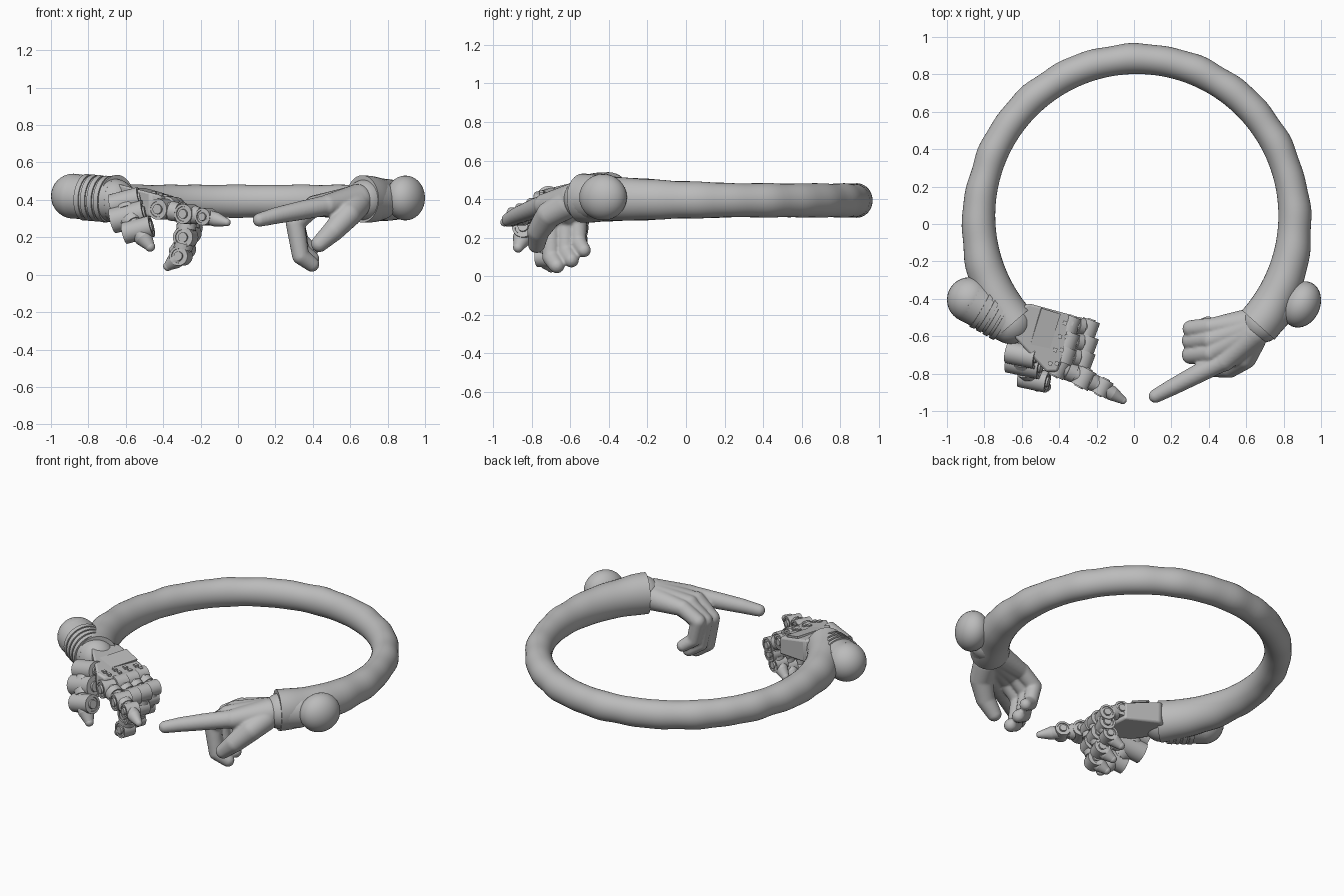
import bpy, bmesh, math
from mathutils import Vector as V, Matrix

cube = bpy.data.objects.get("Cube")
if cube:
    bpy.data.objects.remove(cube)

grey = bpy.data.materials.new("plain grey")
grey.use_nodes = True
grey.diffuse_color = (0.5, 0.5, 0.5, 1)
grey.node_tree.nodes["Principled BSDF"].inputs["Base Color"].default_value = (0.5, 0.5, 0.5, 1)


def finish(name, bm, angle=35):
    bmesh.ops.recalc_face_normals(bm, faces=bm.faces)
    mesh = bpy.data.meshes.new(name)
    bm.to_mesh(mesh)
    bm.free()
    ob = bpy.data.objects.new(name, mesh)
    bpy.context.collection.objects.link(ob)
    mesh.materials.append(grey)
    bpy.ops.object.select_all(action='DESELECT')
    bpy.context.view_layer.objects.active = ob
    ob.select_set(True)
    bpy.ops.object.shade_smooth_by_angle(angle=math.radians(angle))
    return ob


def along(a, b):
    return Matrix.Translation((a + b) / 2) @ (b - a).to_track_quat('Z', 'Y').to_matrix().to_4x4()


def ball(bm, p, r, stretch=(1, 1, 1), turn=0):
    m = Matrix.Translation(p) @ Matrix.Rotation(turn, 4, 'Z') @ Matrix.Diagonal((*stretch, 1))
    bmesh.ops.create_uvsphere(bm, u_segments=32, v_segments=16, radius=r, matrix=m)


def rod(bm, a, b, ra, rb, sides=28):
    return bmesh.ops.create_cone(bm, cap_ends=True, segments=sides, radius1=ra, radius2=rb,
                                 depth=(b - a).length, matrix=along(a, b))["verts"]


def chain(bm, points, radii):
    # Rounded limb through joints
    pts = [V(p) for p in points]
    for p, r in zip(pts, radii):
        ball(bm, p, r)
    for i in range(len(pts) - 1):
        rod(bm, pts[i], pts[i + 1], radii[i], radii[i + 1])


def hinge(bm, p, axis, r, width):
    # Pivot drum with stepped end discs
    h = axis.normalized() * width / 2
    verts = rod(bm, p - h, p + h, r, r)
    caps = [f for f in {f for v in verts for f in v.link_faces} if len(f.verts) > 4]
    for depth, inset in ((-0.006, 0.25), (0.012, 0.25)):
        bmesh.ops.inset_individual(bm, faces=caps, thickness=r * inset, depth=0)
        bmesh.ops.inset_individual(bm, faces=caps, thickness=0.001, depth=depth)


# Ring tube, thicker toward both wrists
bm = bmesh.new()
start, end, steps, sides = math.radians(-42), math.radians(221), 120, 36
rings = []
for i in range(steps + 1):
    t = start + (end - start) * i / steps
    u = abs(2 * i / steps - 1)
    r = 0.081 + 0.036 * max(0, (u - 0.55) / 0.45) ** 1.4
    r += 0.0022 * math.sin(i * 0.85) * math.sin(i * 0.21 + 1)
    R = 0.757 + r
    zc = 0.393 + 0.012 * u ** 4
    ring = []
    for k in range(sides):
        a = math.tau * k / sides
        d = R + r * math.cos(a)
        ring.append(bm.verts.new((0.015 + d * math.cos(t), 0.045 + d * math.sin(t),
                                  zc + r * 1.08 * math.sin(a))))
    rings.append(ring)
for a, b in zip(rings, rings[1:]):
    for k in range(sides):
        n = (k + 1) % sides
        bm.faces.new((a[k], a[n], b[n], b[k]))
bm.faces.new(rings[0])
bm.faces.new(rings[-1])
finish("ring_tube", bm)

# Left wrist: egg-shaped knob and rounded cuff
bm = bmesh.new()
ball(bm, (0.895, -0.43, 0.41), 0.1, (1, 1.28, 1.2), -0.42)
finish("left_wrist_knob", bm)
bm = bmesh.new()
chain(bm, [(0.75, -0.46, 0.395), (0.685, -0.525, 0.4)], [0.105, 0.11])
finish("left_wrist_cuff", bm)

# Organic left hand, fused from rounded limbs
bm = bmesh.new()
chain(bm, [(0.68, -0.52, 0.4), (0.42, -0.55, 0.37)], [0.085, 0.05])
chain(bm, [(0.66, -0.54, 0.4), (0.41, -0.62, 0.37)], [0.085, 0.055])
chain(bm, [(0.65, -0.56, 0.4), (0.42, -0.68, 0.37)], [0.085, 0.055])
chain(bm, [(0.64, -0.58, 0.4), (0.48, -0.73, 0.37)], [0.085, 0.06])
chain(bm, [(0.47, -0.735, 0.37), (0.32, -0.812, 0.34), (0.2, -0.875, 0.315), (0.115, -0.92, 0.293)],
      [0.055, 0.05, 0.044, 0.037])
chain(bm, [(0.63, -0.62, 0.37), (0.59, -0.71, 0.32), (0.51, -0.765, 0.235), (0.435, -0.775, 0.165)],
      [0.075, 0.068, 0.058, 0.045])
for y, drop, size in ((-0.69, 0, 1), (-0.615, 0.03, 1), (-0.55, 0.08, 0.92)):
    chain(bm, [(0.41, y, 0.37), (0.305, y - 0.01, 0.275 + drop * 0.4),
               (0.335, y - 0.01, 0.1 + drop), (0.395, y + 0.02, 0.055 + drop)],
          [0.053 * size, 0.05 * size, 0.046 * size, 0.04 * size])
hand = finish("left_hand", bm, 180)
fuse = hand.modifiers.new("fuse", 'REMESH')
fuse.mode, fuse.voxel_size, fuse.use_smooth_shade = 'VOXEL', 0.008, True
soften = hand.modifiers.new("soften", 'SMOOTH')
soften.factor, soften.iterations = 0.5, 4

# Right wrist: capsule with raised bands
knob, cuff = V((-0.88, -0.405, 0.42)), V((-0.66, -0.53, 0.4))
bm = bmesh.new()
chain(bm, [knob, cuff], [0.12, 0.112])
finish("right_wrist_capsule", bm)
bm = bmesh.new()
step = (cuff - knob).normalized()
for i in range(4):
    c = knob + step * (0.085 + 0.04 * i)
    rod(bm, c - step * 0.013, c + step * 0.013, 0.125, 0.123, 40)
finish("right_wrist_bands", bm)

# Mechanical palm: sloped slab with bevelled edges
bm = bmesh.new()
outline = [(-0.62, -0.45), (-0.56, -0.425), (-0.34, -0.485), (-0.33, -0.6),
           (-0.41, -0.79), (-0.47, -0.79), (-0.58, -0.67), (-0.66, -0.58)]


def palm_top(x):
    return 0.475 - 0.27 * (x + 0.6)


base = bm.faces.new([bm.verts.new((x, y, palm_top(x) - 0.15 + 0.15 * (x + 0.6))) for x, y in outline])
top = bmesh.ops.extrude_face_region(bm, geom=[base])["geom"]
for v in top:
    if isinstance(v, bmesh.types.BMVert):
        v.co.z = palm_top(v.co.x)
palm = finish("right_palm", bm)
bevel = palm.modifiers.new("edges", 'BEVEL')
bevel.width, bevel.segments = 0.012, 2

# Palm cover plate and knuckle blocks
bm = bmesh.new()
for k in range(4):
    x, y = -0.37 - 0.026 * k, -0.53 - 0.072 * k
    for dx in (0, 0.035):
        m = Matrix.Translation((x + dx, y, palm_top(x + dx))) @ Matrix.Rotation(-0.35, 4, 'Z')
        bmesh.ops.create_cube(bm, size=0.022, matrix=m)
m = (Matrix.Translation((-0.48, -0.58, palm_top(-0.48))) @ Matrix.Rotation(-0.3, 4, 'Z')
     @ Matrix.Rotation(0.26, 4, 'Y') @ Matrix.Diagonal((0.11, 0.24, 0.012, 1)))
bmesh.ops.create_cube(bm, size=1, matrix=m)
finish("right_palm_plates", bm)


def robot_finger(name, points, radii, axis, width):
    # Hinges at each joint, collared sleeves between, cone fingertip
    bm = bmesh.new()
    pts = [V(p) for p in points]
    axis = V(axis)
    for i, (a, b) in enumerate(zip(pts, pts[1:])):
        hinge(bm, a, axis, radii[i], width * radii[i] / radii[0])
        if i < len(pts) - 2:
            rod(bm, a, b, radii[i] * 0.8, radii[i + 1] * 0.8)
            rod(bm, a.lerp(b, 0.35), a.lerp(b, 0.65), radii[i] * 0.95, radii[i + 1] * 0.95)
        else:
            mid = a.lerp(b, 0.5)
            rod(bm, a, mid, radii[i] * 0.85, radii[i] * 0.85)
            rod(bm, mid, b, radii[i] * 0.85, radii[i + 1])
            ball(bm, b, radii[i + 1])
    finish(name, bm)


robot_finger("right_index_finger",
             [(-0.405, -0.76, 0.35), (-0.27, -0.822, 0.325), (-0.17, -0.872, 0.31), (-0.06, -0.942, 0.28)],
             [0.056, 0.053, 0.046, 0.021], (-0.47, -0.88, 0), 0.11)
for name, x, y, lift, size in (("middle", 0, -0.70, 0, 1), ("ring", 0.02, -0.62, 0.035, 0.95),
                               ("little", 0.03, -0.535, 0.085, 0.88)):
    robot_finger(f"right_{name}_finger",
                 [(x - 0.37, y, 0.365), (x - 0.272, y - 0.02, 0.31), (x - 0.28, y - 0.03, 0.2 + lift * 0.6),
                  (x - 0.305, y - 0.03, 0.1 + lift), (x - 0.375, y, 0.045 + lift)],
                 [0.054 * size, 0.055 * size, 0.056 * size, 0.052 * size, 0.025], (-0.35, -0.94, 0), 0.085)
robot_finger("right_thumb",
             [(-0.6, -0.70, 0.39), (-0.585, -0.745, 0.31), (-0.535, -0.83, 0.24), (-0.47, -0.87, 0.15)],
             [0.06, 0.068, 0.058, 0.027], (0.95, -0.2, 0.25), 0.16)
